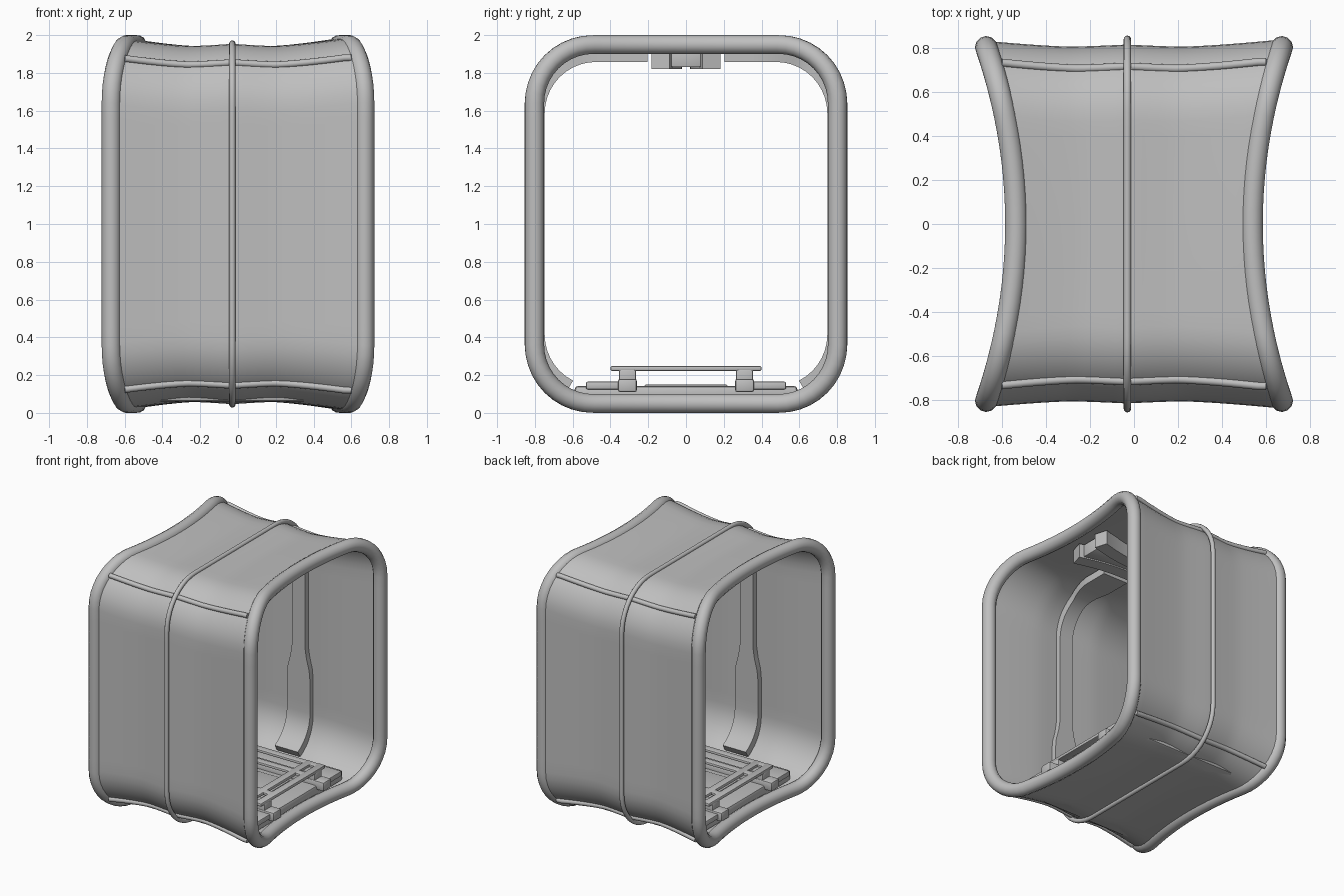
import bpy, bmesh, math

old = bpy.data.objects.get("Cube")
if old:
    bpy.data.objects.remove(old, do_unlink=True)

grey = bpy.data.materials.new("plain_grey")
grey.use_nodes = True
COLOUR = (0.52, 0.52, 0.52, 1)
grey.diffuse_color = COLOUR
grey.node_tree.nodes["Principled BSDF"].inputs["Base Color"].default_value = COLOUR

BAND_X = -0.03


def add(name, mesh):
    ob = bpy.data.objects.new(name, mesh)
    bpy.context.collection.objects.link(ob)
    mesh.materials.clear()
    mesh.materials.append(grey)
    bpy.ops.object.select_all(action="DESELECT")
    ob.select_set(True)
    bpy.context.view_layer.objects.active = ob
    bpy.ops.object.shade_smooth_by_angle(angle=math.radians(40))
    return ob


def loop(hy, hz, r, arc=10, straight=14):
    """Rounded rectangle in y and z, centred on z = 1."""
    pts = []
    for k in range(4):
        sy, sz = ((1, 1), (-1, 1), (-1, -1), (1, -1))[k]
        for i in range(arc + 1):
            a = math.pi / 2 * (k + i / arc)
            pts.append((sy * (hy - r) + r * math.cos(a), 1 + sz * (hz - r) + r * math.sin(a)))
        ny, nz = ((-1, 1), (-1, -1), (1, -1), (1, 1))[k]
        end = (ny * (hy - r), 1 + nz * hz) if k % 2 == 0 else (ny * hy, 1 + nz * (hz - r))
        y, z = pts[-1]
        for i in range(1, straight):
            t = i / straight
            pts.append((y + (end[0] - y) * t, z + (end[1] - z) * t))
    return pts


def bow(y):
    """Half width of the body, narrowest in the middle."""
    return 0.535 + 0.135 * (y / 0.8) ** 2


def dip(x):
    """How far the skin sinks between the rims and the centre band."""
    t = min(abs(x - BAND_X) / 0.6, 1)
    if t < 0.37:
        return -0.038 + 0.012 * (1 - t / 0.37) ** 1.3
    return -0.038 + 0.038 * ((t - 0.37) / 0.63) ** 1.4


def tube(name, pts, radius, cyclic=False):
    cu = bpy.data.curves.new(name, "CURVE")
    cu.dimensions = "3D"
    cu.bevel_depth = radius
    cu.bevel_resolution = 4
    cu.use_fill_caps = True
    sp = cu.splines.new("POLY")
    sp.points.add(len(pts) - 1)
    for p, co in zip(sp.points, pts):
        p.co = (*co, 1)
    sp.use_cyclic_u = cyclic
    tmp = bpy.data.objects.new("path", cu)
    bpy.context.collection.objects.link(tmp)
    dg = bpy.context.evaluated_depsgraph_get()
    mesh = bpy.data.meshes.new_from_object(tmp.evaluated_get(dg))
    bpy.data.objects.remove(tmp, do_unlink=True)
    return add(name, mesh)


def grid(name, rows, closed=False, thickness=0.0):
    """Skin rows of points into a sheet or a closed ring, with optional thickness."""
    bm = bmesh.new()
    vs = [[bm.verts.new(p) for p in row] for row in rows]
    n, m = len(vs), len(vs[0])
    for i in range(n if closed else n - 1):
        for j in range(m if closed else m - 1):
            a, b = (i + 1) % n, (j + 1) % m
            bm.faces.new((vs[i][j], vs[i][b], vs[a][b], vs[a][j]))
    bmesh.ops.recalc_face_normals(bm, faces=bm.faces)
    mesh = bpy.data.meshes.new(name)
    bm.to_mesh(mesh)
    bm.free()
    ob = add(name, mesh)
    if thickness:
        mod = ob.modifiers.new("thickness", "SOLIDIFY")
        mod.thickness = thickness
        mod.offset = 0
        edge = ob.modifiers.new("sharp_edges", "EDGE_SPLIT")
        edge.split_angle = math.radians(40)
    return ob


def box(name, lo, hi, bevel=0.008):
    bm = bmesh.new()
    bmesh.ops.create_cube(bm, size=1)
    for v in bm.verts:
        v.co = [(a + b) / 2 + c * (b - a) for a, b, c in zip(lo, hi, v.co)]
    bmesh.ops.bevel(bm, geom=bm.edges[:], offset=bevel, segments=2, affect="EDGES", profile=0.5)
    mesh = bpy.data.meshes.new(name)
    bm.to_mesh(mesh)
    bm.free()
    return add(name, mesh)


# Body skin: thin outer wall one way across, inner wall back again
STEPS = 28
across = [-1 + 2 * i / STEPS for i in range(STEPS + 1)]
rows = []
for hy, hz, r, order in ((0.835, 0.98, 0.34, across), (0.815, 0.96, 0.32, across[::-1])):
    for u in order:
        d = dip(u * 0.6)
        rows.append([(u * bow(y), y, z) for y, z in loop(hy + d * 0.8, hz + d, r)])
grid("body_skin", rows, closed=True)

# Rims around both openings
for side, label in ((1, "left"), (-1, "right")):
    tube(f"{label}_rim", [(side * bow(y), y, z) for y, z in loop(0.802, 0.95, 0.31)], 0.051, True)

# Centre band
tube("centre_band", [(BAND_X, y, z) for y, z in loop(0.838, 0.955, 0.33)], 0.017, True)

# Corner seams following the skin
for sy in (1, -1):
    for sz in (1, -1):
        path = []
        for i in range(33):
            x = -0.6 + 1.2 * i / 32
            d, cut = dip(x), 0.34 * (1 - math.sqrt(0.5))
            path.append((x, sy * (0.835 + 0.8 * d - cut), 1 + sz * (0.98 + d - cut)))
        tube("corner_seam", path, 0.018)

# Wall straps: wide at the bottom, slim above, flaring again over the ceiling
for sy in (1, -1):
    half = [(y, z) for y, z in loop(0.776, 0.886, 0.3) if y > (0.15 if z > 1 else 0.6)]
    half.sort(key=lambda p: math.atan2(p[1] - 1, p[0]))
    rows = []
    for y, z in half:
        slim = min(max((z - 0.72) / 0.16, 0), 1)
        flare = min(max((0.62 - y) / 0.2, 0), 1) if z > 1 else 0
        w = 0.1 - 0.043 * slim + 0.05 * flare
        rows.append([(s * w, sy * y, z) for s in (-1, -0.5, 0, 0.5, 1)])
    grid("wall_strap", rows, thickness=0.056)

# Ceiling bracket: two rails bowed towards each other, and a plate between
for s in (1, -1):
    rows = []
    for i in range(17):
        x = -0.42 + 0.84 * i / 16
        y = s * (0.07 + 0.065 * (x / 0.42) ** 2)
        rows.append([(x, y, 1.82), (x, y, 1.93)])
    grid("ceiling_rail", rows, thickness=0.1)
box("ceiling_plate", (-0.4, -0.08, 1.83), (0.4, 0.08, 1.93))

# Floor boards
box("floor_board", (-0.5, -0.59, 0.06), (0.5, 0.59, 0.143), 0.02)
for s in (1, -1):
    box("floor_end_board", (-0.53, s * 0.42 - 0.11, 0.125), (0.53, s * 0.42 + 0.11, 0.165))
box("floor_centre_panel", (-0.3, -0.22, 0.11), (0.3, 0.22, 0.15))

# Runners and posts carrying the rack
for s in (1, -1):
    box("rack_runner", (-0.56, s * 0.31 - 0.05, 0.11), (0.56, s * 0.31 + 0.05, 0.18), 0.012)
    for x in (-0.42, 0.42):
        box("rack_post", (x - 0.06, s * 0.31 - 0.045, 0.15), (x + 0.06, s * 0.31 + 0.045, 0.23))

# Raised rack: long bars and cross bars
for s in (1, -1):
    for x in (0.45, 0.35):
        box("rack_long_bar", (s * x - 0.03, -0.4, 0.222), (s * x + 0.03, 0.4, 0.248))
    for y in (0.37, 0.2):
        box("rack_cross_bar", (-0.47, s * y - 0.03, 0.224), (0.47, s * y + 0.03, 0.246))
